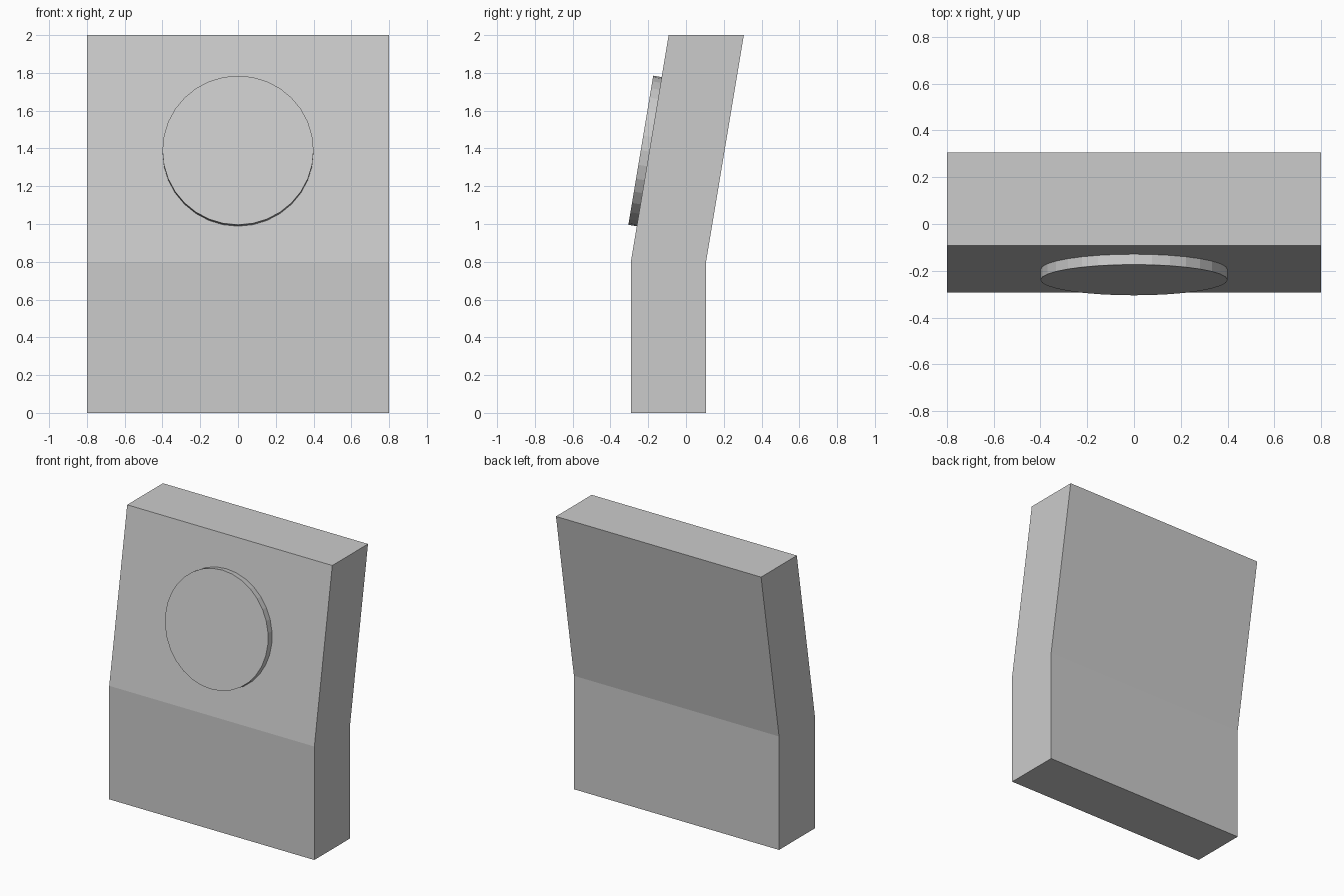
import bpy, bmesh, math
from mathutils import Matrix

if "Cube" in bpy.data.objects:
    bpy.data.objects.remove(bpy.data.objects["Cube"])

FRONT, DEPTH, LEAN, BEND, TOP = -0.292, 0.398, 0.2, 0.8, 2.0
tilt = math.atan2(LEAN, TOP - BEND)


def add_object(name, bm):
    bmesh.ops.recalc_face_normals(bm, faces=bm.faces[:])
    mesh = bpy.data.meshes.new(name)
    bm.to_mesh(mesh)
    bm.free()
    obj = bpy.data.objects.new(name, mesh)
    bpy.context.collection.objects.link(obj)
    return obj


# Slab body: upright lower section, upper section leaning back
bm = bmesh.new()
rings = []
for z, shift in ((0, 0), (BEND, 0), (TOP, LEAN)):
    y0, y1 = FRONT + shift, FRONT + shift + DEPTH
    rings.append([bm.verts.new((x, y, z)) for x, y in
                  ((-0.8, y0), (0.8, y0), (0.8, y1), (-0.8, y1))])
for low, high in zip(rings, rings[1:]):
    for i in range(4):
        j = (i + 1) % 4
        bm.faces.new((low[i], low[j], high[j], high[i]))
bm.faces.new(rings[0])
bm.faces.new(rings[-1])
add_object("slab_body", bm)

# Round plate, half sunk into the leaning front face
plate_z = 1.383
plate_y = FRONT + (plate_z - BEND) * math.tan(tilt)
bm = bmesh.new()
bmesh.ops.create_cone(bm, cap_ends=True, segments=32, radius1=0.4, radius2=0.4,
                      depth=0.09)
plate = add_object("round_plate", bm)
plate.matrix_world = (Matrix.Translation((0, plate_y, plate_z))
                      @ Matrix.Rotation(math.pi / 2 - tilt, 4, 'X'))
